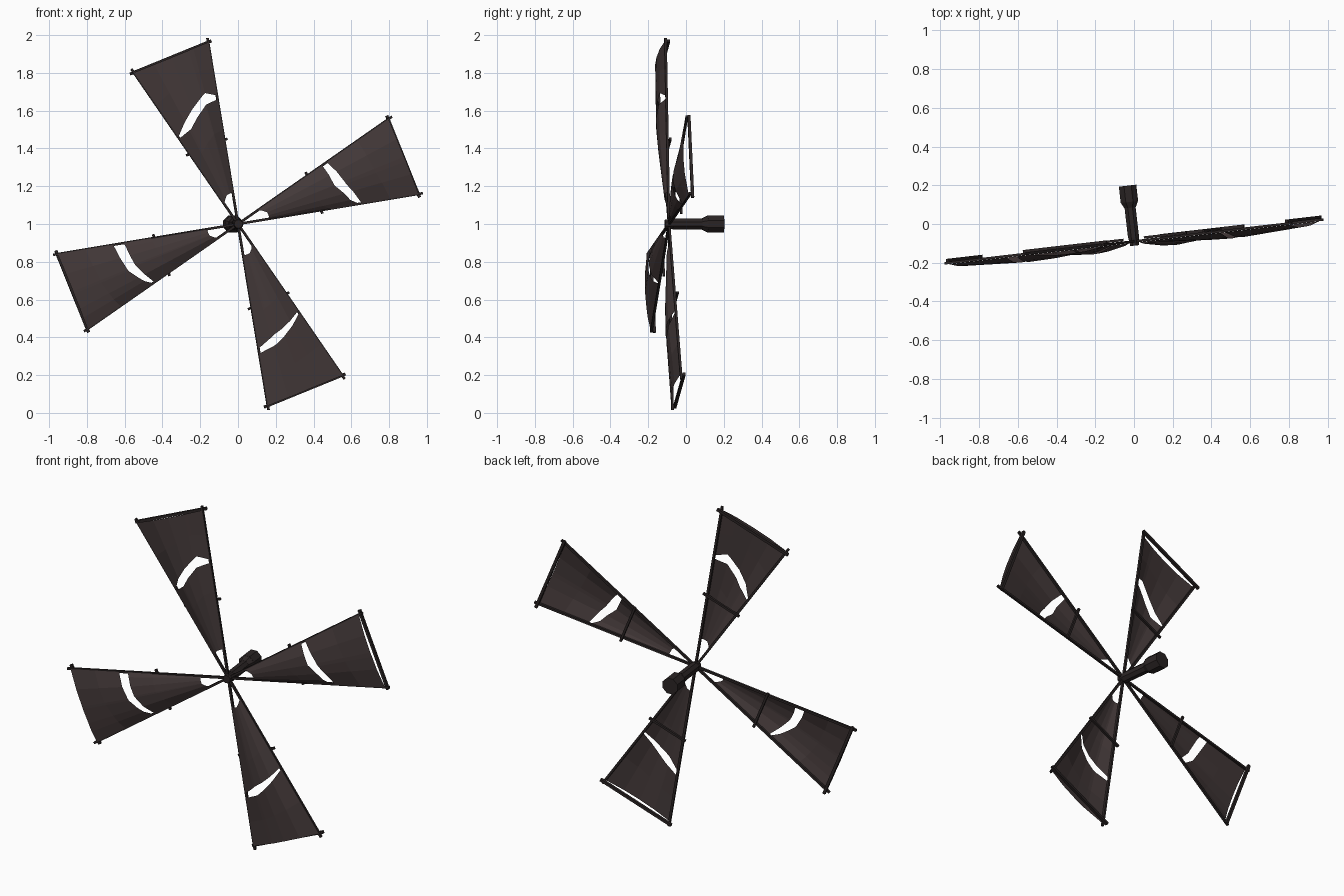
import bpy, bmesh, math
from mathutils import Vector, Matrix

if "Cube" in bpy.data.objects:
    bpy.data.objects.remove(bpy.data.objects["Cube"])

YAW = math.radians(6.6)
ORIGIN = Vector((0, -0.09, 1.0))
ROT = Matrix.Rotation(YAW, 3, 'Z')
LOW, HIGH = 9.4, 34.7          # angles of the two spars of each sail


def material(name, rgb):
    m = bpy.data.materials.new(name)
    m.diffuse_color = (*rgb, 1)
    m.use_nodes = True
    m.node_tree.nodes["Principled BSDF"].inputs["Base Color"].default_value = m.diffuse_color
    return m


CLOTH = material("brown_cloth", (0.056, 0.040, 0.040))
WOOD = material("dark_wood", (0.024, 0.018, 0.018))


def place(u, n, w):
    """Rotor coordinates (right, backward, up) to world."""
    return ORIGIN + ROT @ Vector((u, n, w))


def polar(r, deg, n=0.0):
    a = math.radians(deg)
    return place(r * math.cos(a), n, r * math.sin(a))


def finish(bm, name, mat):
    me = bpy.data.meshes.new(name)
    bm.to_mesh(me)
    bm.free()
    me.materials.append(mat)
    ob = bpy.data.objects.new(name, me)
    bpy.context.collection.objects.link(ob)
    return ob


def rod(name, a, b, r1, r2=None, sides=4, mat=WOOD):
    """Prism from a to b."""
    d = b - a
    bm = bmesh.new()
    bmesh.ops.create_cone(bm, cap_ends=True, segments=sides, radius1=r1,
                          radius2=r1 if r2 is None else r2, depth=d.length)
    # turn the section so a flat side faces the front
    axis = d.normalized()
    ref = ROT @ Vector((0, 1, 0))
    if abs(axis.dot(ref)) > 0.9:
        ref = Vector((0, 0, 1))
    x = (ref - axis * ref.dot(axis)).normalized()
    y = axis.cross(x)
    m = Matrix((x, y, axis)).transposed() @ Matrix.Rotation(math.pi / sides, 3, 'Z')
    bm.transform(Matrix.Translation((a + b) / 2) @ m.to_4x4())
    return finish(bm, name, mat)


def sample(path, deg):
    """Radius of a tear edge, given as (angle, radius) points."""
    for (a0, r0), (a1, r1) in zip(path, path[1:]):
        if deg <= a1:
            return r0 + (r1 - r0) * (deg - a0) / (a1 - a0)
    return path[-1][1]


def cloth(name, base, inner, outer, bulge, rows):
    """Flat-faced billowing patch between two edges."""
    angles = sorted({a for a, _ in inner + outer} | {16.0, 22.0, 28.0})
    bm = bmesh.new()
    grid = []
    for j in range(rows + 1):
        f = j / rows
        line = []
        for a in angles:
            t = (a - LOW) / (HIGH - LOW)
            r = sample(inner, a) * (1 - f) + sample(outer, a) * f
            n = -0.007 - bulge(r) * (4 * t * (1 - t)) ** 0.8
            line.append(bm.verts.new(polar(r, base + a, n)))
        grid.append(line)
    for j in range(rows):
        for i in range(len(angles) - 1):
            bm.faces.new((grid[j][i], grid[j][i + 1], grid[j + 1][i + 1], grid[j + 1][i]))
    return finish(bm, name, CLOTH)


# tear edges per sail: (inner patch's end, outer patch's start)
TEARS = [
    ([(LOW, .655), (12, .61), (22, .548), (HIGH, .545)],
     [(LOW, .668), (20.4, .609), (HIGH, .575)]),
    ([(LOW, .67), (15.4, .655), (26.8, .563), (HIGH, .55)],
     [(LOW, .69), (14.5, .716), (HIGH, .56)]),
    ([(LOW, .62), (11.4, .612), (20.9, .595), (HIGH, .542)],
     [(LOW, .675), (23, .638), (31, .586), (HIGH, .552)]),
    ([(LOW, .668), (17.5, .616), (HIGH, .56)],
     [(LOW, .695), (17.4, .668), (HIGH, .572)]),
]
START = [(LOW, .17), (22, .165), (HIGH, .13)]


def chord(t, r):
    """Point on the straight end of a sail, as polar radius."""
    mid = (LOW + HIGH) / 2
    return r * math.cos(math.radians(HIGH - mid)) / math.cos(math.radians(t - mid))


RIM = [(a, chord(a, .975)) for a in (LOW, 16.0, 22.0, 28.0, HIGH)]

for k, (inner, outer) in enumerate(TEARS):
    base = 90 * k
    # spars
    for side, a in (("low", LOW), ("high", HIGH)):
        rod(f"sail_{k}_spar_{side}", polar(0.0, base + a), polar(0.998, base + a), 0.009)
    # crossbars, behind the spars and slightly overhanging
    for part, r, h in (("tip", .975, .011), ("middle", .45, .009)):
        p, q = polar(r, base + LOW, 0.014), polar(r, base + HIGH, 0.014)
        e = (q - p).normalized() * 0.02
        rod(f"sail_{k}_{part}_bar", p - e, q + e, h)
    # torn cloth
    cloth(f"sail_{k}_inner_cloth", base, START, inner, lambda r: 0.036 * min(1, r / .5), 3)
    cloth(f"sail_{k}_outer_cloth", base, outer, RIM, lambda r: 0.036 - 0.05 * max(0, r - .6), 2)

# hub, shaft and rear drum along the axle
rod("hub", place(0, -0.022, 0), place(0, 0.025, 0), 0.024, 0.03, 8)
rod("shaft", place(0, 0.02, 0), place(0, 0.21, 0), 0.031, None, 8)
rod("shaft_collar", place(0, 0.175, 0), place(0, 0.205, 0), 0.032, 0.048, 8)
rod("rear_drum", place(0, 0.205, 0), place(0, 0.29, 0), 0.049, None, 8)
